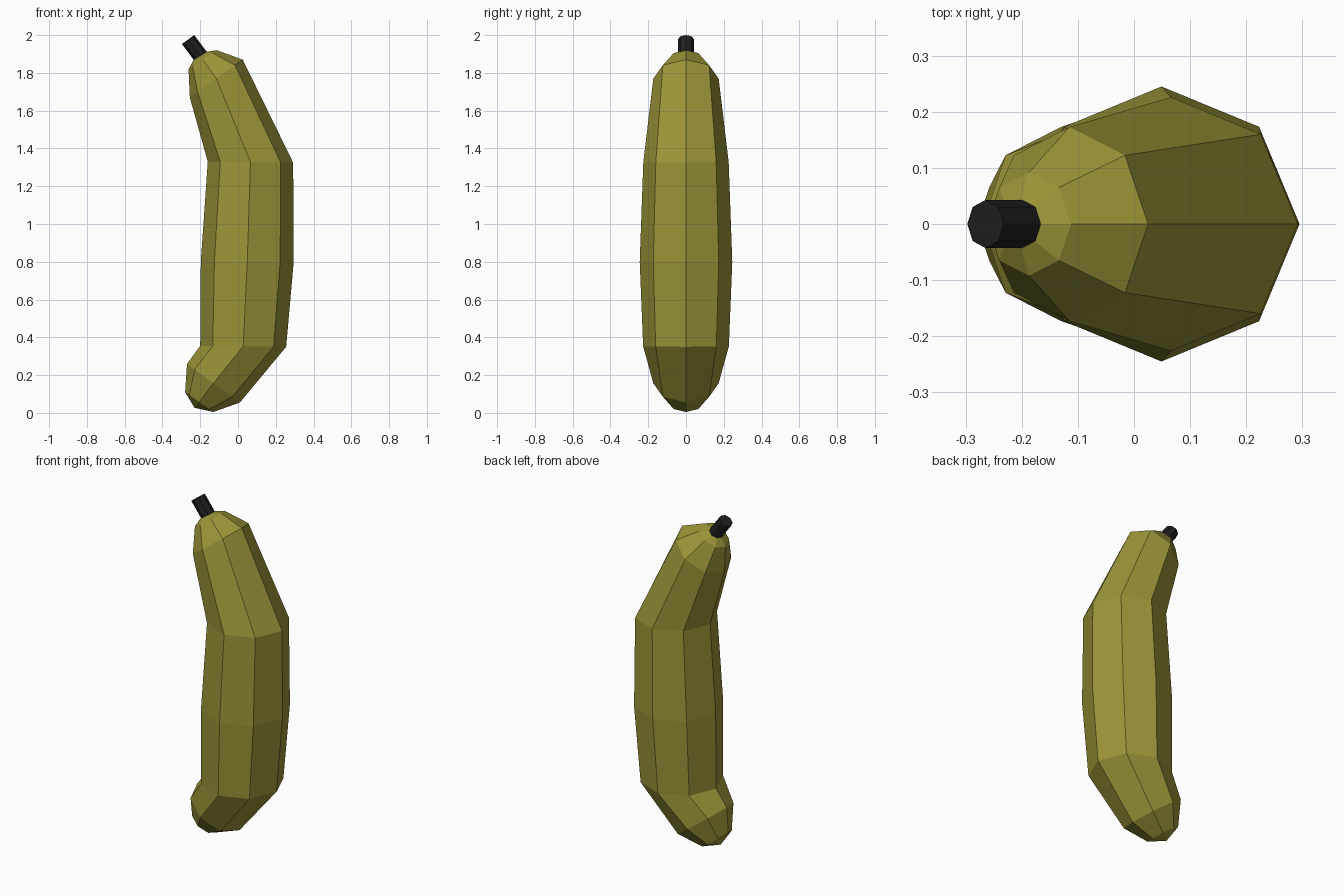
import bpy
import bmesh
from math import cos, sin, pi
from mathutils import Vector

if "Cube" in bpy.data.objects:
    bpy.data.objects.remove(bpy.data.objects["Cube"], do_unlink=True)

SIDES = 8


def material(name, colour):
    mat = bpy.data.materials.new(name)
    mat.use_nodes = True
    mat.diffuse_color = (*colour, 1)
    bsdf = mat.node_tree.nodes["Principled BSDF"]
    bsdf.inputs["Base Color"].default_value = (*colour, 1)
    bsdf.inputs["Roughness"].default_value = 0.8
    return mat


def loft(name, rings, mat, tips=None):
    """Skin rings given as inner x, z, outer x, z and half depth in y.
    The ends close on tip points, or flat when there are none."""
    bm = bmesh.new()
    loops = []
    for x0, z0, x1, z1, depth in rings:
        inner, outer = Vector((x0, 0, z0)), Vector((x1, 0, z1))
        centre, arm = (inner + outer) / 2, (outer - inner) / 2
        loops.append([bm.verts.new(centre + arm * cos(a) + Vector((0, depth * sin(a), 0)))
                      for a in (2 * pi * i / SIDES for i in range(SIDES))])
    for low, high in zip(loops, loops[1:]):
        for i in range(SIDES):
            j = (i + 1) % SIDES
            bm.faces.new((low[i], low[j], high[j], high[i]))
    for end, loop in enumerate((loops[0], loops[-1])):
        if tips:
            tip = bm.verts.new((tips[end][0], 0, tips[end][1]))
            for i in range(SIDES):
                bm.faces.new((loop[i], loop[(i + 1) % SIDES], tip))
        else:
            bm.faces.new(loop)
    bmesh.ops.recalc_face_normals(bm, faces=bm.faces)
    mesh = bpy.data.meshes.new(name)
    bm.to_mesh(mesh)
    bm.free()
    mesh.materials.append(mat)
    obj = bpy.data.objects.new(name, mesh)
    bpy.context.collection.objects.link(obj)
    return obj


skin = material("olive skin", (0.33, 0.30, 0.04))
black = material("black stem", (0.014, 0.014, 0.015))

# Curved body, bottom to top
body = loft("fruit_body", [
    (-0.28, 0.11, -0.13, 0.005, 0.092),
    (-0.27, 0.26, 0.01, 0.055, 0.173),
    (-0.20, 0.355, 0.255, 0.35, 0.227),
    (-0.197, 0.80, 0.295, 0.80, 0.245),
    (-0.16, 1.33, 0.292, 1.325, 0.226),
    (-0.255, 1.67, 0.025, 1.87, 0.173),
    (-0.262, 1.82, -0.112, 1.92, 0.092),
], skin, tips=[(-0.23, 0.027), (-0.215, 1.905)])

# Short tilted stem with a flat end
stem = loft("stem", [
    (-0.228, 1.86, -0.163, 1.908, 0.043),
    (-0.297, 1.953, -0.232, 2.0, 0.043),
], black)
stem.parent = body
